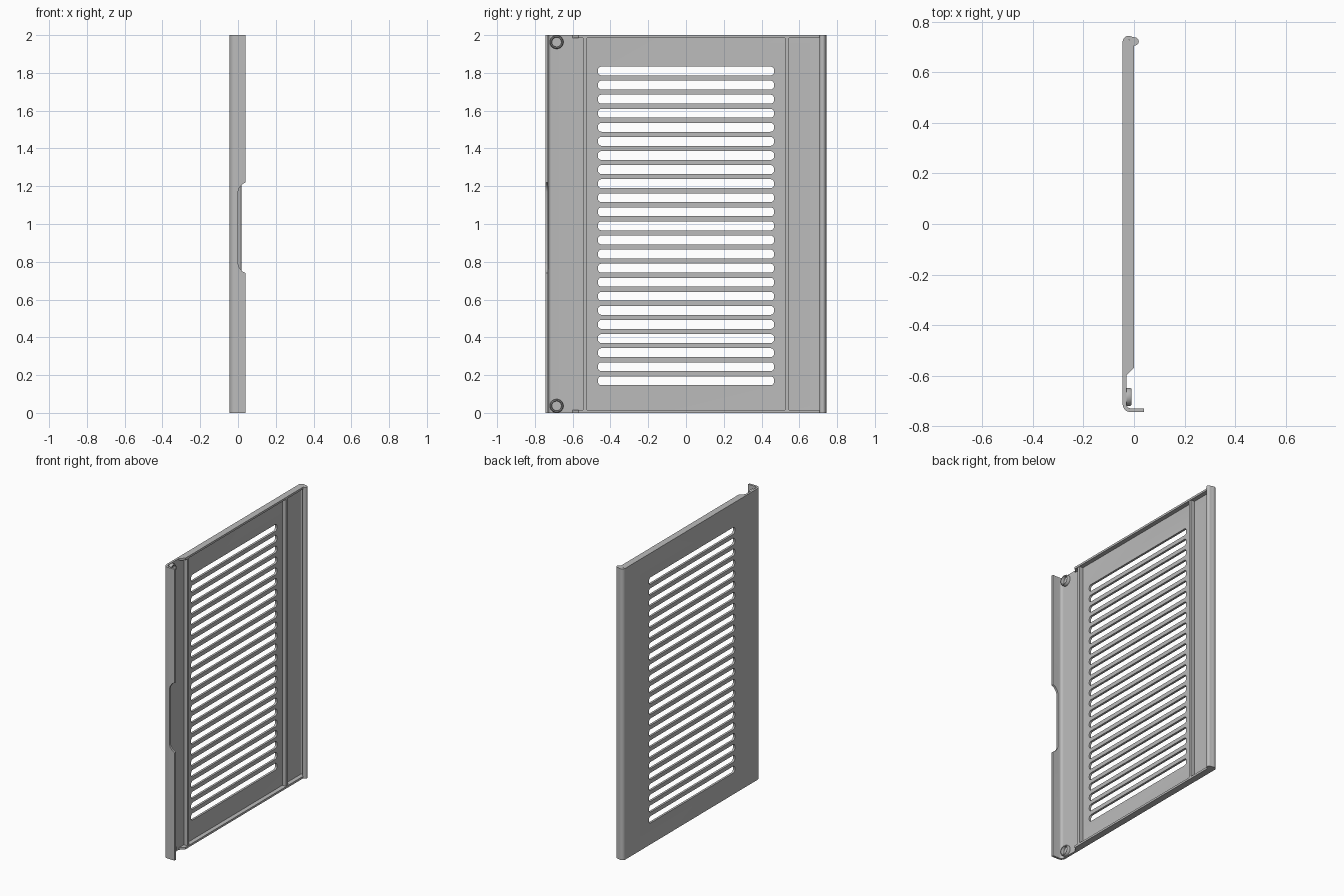
import bpy, bmesh
from math import sin, cos, pi, radians
from mathutils import Matrix, Vector

default = bpy.data.objects.get("Cube")
if default:
    bpy.data.objects.remove(default, do_unlink=True)

grey = bpy.data.materials.new("panel grey")
grey.use_nodes = True
GREY = (0.5, 0.5, 0.5, 1)
grey.diffuse_color = GREY
grey.node_tree.nodes["Principled BSDF"].inputs["Base Color"].default_value = GREY

OUT, IN = -0.045, -0.03          # outer and inner faces of the sheet
HEIGHT, LIP = 2.0, 0.014


def arc(cx, cy, r, a, b, n=8):
    """Points on a circular arc from angle a to b in degrees."""
    angles = [radians(a + (b - a) * i / n) for i in range(n + 1)]
    return [(cx + r * cos(t), cy + r * sin(t)) for t in angles]


def add_prism(bm, points, low, high, axis="z"):
    """Extrude a closed outline along z, x or y."""
    place = {"z": lambda a, b: (a, b, low),
             "x": lambda a, b: (low, a, b),
             "y": lambda a, b: (a, low, b)}[axis]
    move = {"z": Vector((0, 0, 1)), "x": Vector((1, 0, 0)),
            "y": Vector((0, 1, 0))}[axis] * (high - low)
    face = bm.faces.new([bm.verts.new(place(a, b)) for a, b in points])
    ext = bmesh.ops.extrude_face_region(bm, geom=[face], use_keep_orig=True)
    verts = [g for g in ext["geom"] if isinstance(g, bmesh.types.BMVert)]
    bmesh.ops.translate(bm, verts=verts, vec=move)
    bmesh.ops.recalc_face_normals(bm, faces=bm.faces)


def finish(bm, name):
    mesh = bpy.data.meshes.new(name)
    bm.to_mesh(mesh)
    bm.free()
    mesh.materials.append(grey)
    obj = bpy.data.objects.new(name, mesh)
    bpy.context.collection.objects.link(obj)
    return obj


def prism(name, points, low, high, axis="z"):
    bm = bmesh.new()
    add_prism(bm, points, low, high, axis)
    return finish(bm, name)


def smooth(obj):
    bpy.ops.object.select_all(action="DESELECT")
    obj.select_set(True)
    bpy.context.view_layer.objects.active = obj
    bpy.ops.object.shade_smooth_by_angle(angle=radians(35))


def box(x0, x1, y0, y1):
    return [(x0, y0), (x1, y0), (x1, y1), (x0, y1)]


# Bent sheet: front flange, flat panel and curled back edge
profile = [(0.04, -0.745)]
profile += arc(-0.013, -0.713, 0.032, 270, 180)
profile += arc(-0.021, 0.721, 0.024, 180, 60)
profile += arc(0.003, 0.723, 0.016, 90, -150, 14)
profile += arc(-0.021, 0.721, 0.009, 40, 180)
profile += arc(-0.013, -0.713, 0.017, 180, 270)
profile += [(0.04, -0.73)]
panel = prism("vent_panel", profile, 0, HEIGHT)

# Cutters: rounded slots and the finger notch
bm = bmesh.new()
SLOTS, LOW, HIGH = 23, 0.17, 1.81
half_len, half_h, r = 0.466, 0.0235, 0.018
for i in range(SLOTS):
    z = LOW + (HIGH - LOW) * i / (SLOTS - 1)
    outline = []
    for sy, sz, a in ((1, 1, 0), (-1, 1, 90), (-1, -1, 180), (1, -1, 270)):
        outline += arc(sy * (half_len - r), z + sz * (half_h - r), r, a, a + 90, 5)
    add_prism(bm, outline, -0.1, 0.1, "x")
lower = [(0.06, 0.74), (0.04, 0.74), (0.022, 0.75), (0.006, 0.77), (0, 0.79)]
notch = lower + [(x, 1.96 - z) for x, z in reversed(lower)]
add_prism(bm, notch, -0.8, -0.7, "y")
cutter = finish(bm, "slot_cutter")
cutter.hide_render = True

cut = panel.modifiers.new("openings", "BOOLEAN")
cut.object = cutter
cut.operation = "DIFFERENCE"
cut.solver = "EXACT"
bpy.context.view_layer.objects.active = panel
bpy.ops.object.modifier_apply(modifier=cut.name)
bpy.data.objects.remove(cutter, do_unlink=True)
smooth(panel)

# Lips along the bottom and top edges, with sloped front ends
lip = [(IN, -0.6), (0, -0.57), (0, 0.71)] + arc(-0.021, 0.721, 0.009, 40, 180, 6)
for name, z in (("bottom_lip", 0), ("top_lip", HEIGHT - LIP)):
    prism(name, lip, z, z + LIP)

# Upright stiffening ribs
for name, y in (("front_rib", -0.535), ("back_rib", 0.535)):
    prism(name, box(IN - 0.005, -0.003, y - 0.01, y + 0.01), LIP, HEIGHT - LIP)

# Ring bosses in the front corners
for name, z in (("bottom_boss", 0.037), ("top_boss", HEIGHT - 0.037)):
    bm = bmesh.new()
    ring = [(IN - 0.004, 0.036), (-0.016, 0.036), (-0.01, 0.032),
            (-0.01, 0.028), (-0.016, 0.025), (IN - 0.004, 0.025)]
    verts = [bm.verts.new((x, -0.685 + rad, z)) for x, rad in ring]
    edges = [bm.edges.new((verts[i], verts[i + 1])) for i in range(len(verts) - 1)]
    bmesh.ops.spin(bm, geom=verts + edges, cent=(0, -0.685, z), axis=(1, 0, 0),
                   angle=2 * pi, steps=28, use_merge=True)
    bmesh.ops.recalc_face_normals(bm, faces=bm.faces)
    smooth(finish(bm, name))
